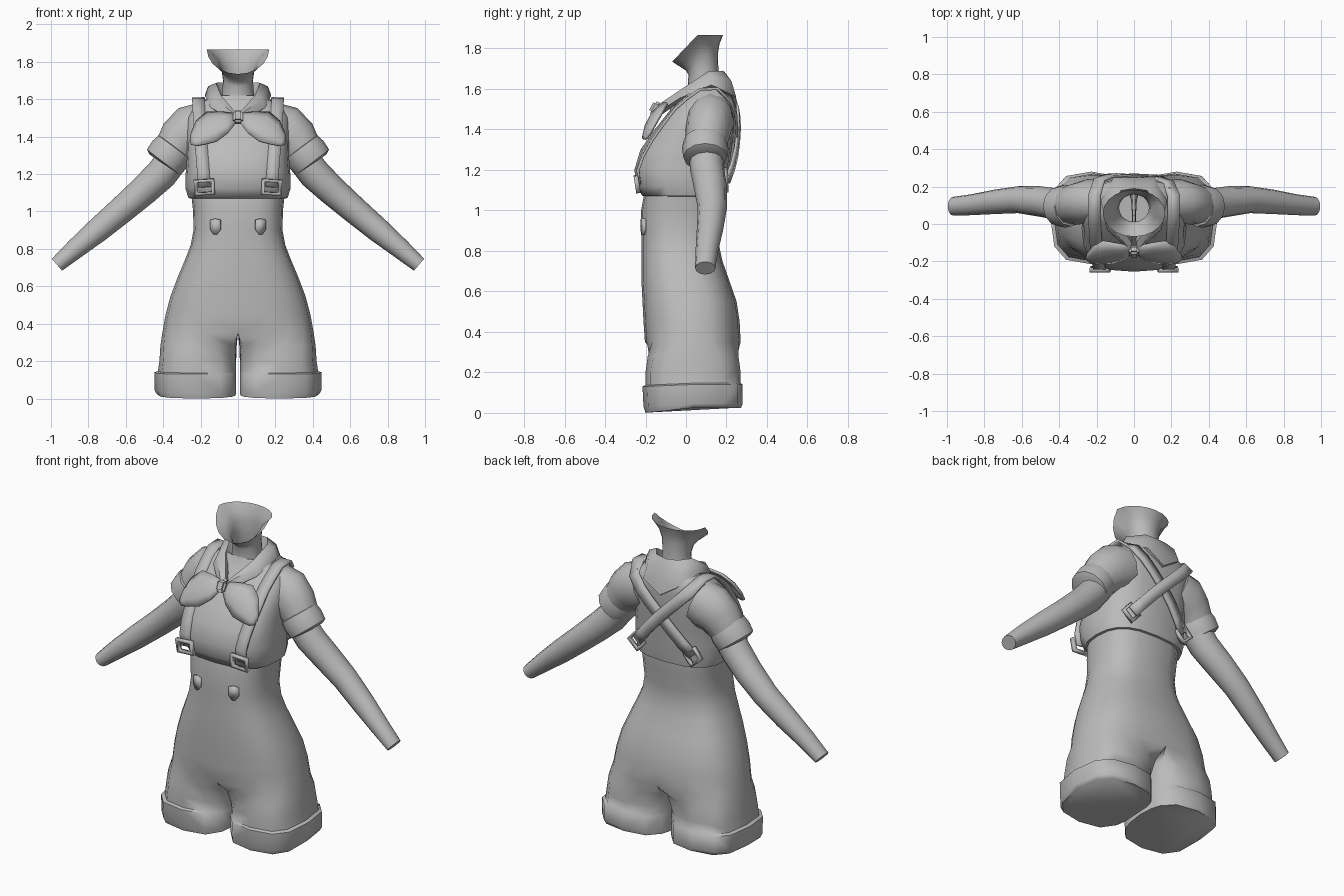
import bpy, bmesh, math
from mathutils import Vector, Matrix

if "Cube" in bpy.data.objects:
    bpy.data.objects.remove(bpy.data.objects["Cube"])

grey = bpy.data.materials.new("plain_grey")
grey.diffuse_color = (0.5, 0.5, 0.5, 1)
grey.use_nodes = True
grey.node_tree.nodes["Principled BSDF"].inputs["Base Color"].default_value = grey.diffuse_color


def finish(name, verts, faces, mirror=True, thick=0, angle=40):
    """Make a smooth-shaded part, optionally mirrored and thickened."""
    me = bpy.data.meshes.new(name)
    me.from_pydata([tuple(v) for v in verts], [], faces)
    bm = bmesh.new()
    bm.from_mesh(me)
    bmesh.ops.recalc_face_normals(bm, faces=bm.faces)
    bm.to_mesh(me)
    bm.free()
    me.materials.append(grey)
    ob = bpy.data.objects.new(name, me)
    bpy.context.collection.objects.link(ob)
    bpy.ops.object.select_all(action='DESELECT')
    ob.select_set(True)
    bpy.context.view_layer.objects.active = ob
    bpy.ops.object.shade_smooth_by_angle(angle=math.radians(angle))
    if mirror:
        m = ob.modifiers.new("mirror", 'MIRROR')
        m.merge_threshold = 0.0005
    if thick:
        s = ob.modifiers.new("thickness", 'SOLIDIFY')
        s.thickness, s.offset = thick, 0
    return ob


def pw(v, p):
    return math.copysign(abs(v) ** p, v)


def grid_faces(rows, cols, closed=False):
    return [(r * cols + c, r * cols + (c + 1) % cols,
             (r + 1) * cols + (c + 1) % cols, (r + 1) * cols + c)
            for r in range(rows - 1) for c in range(cols if closed else cols - 1)]


def half_loft(name, rings, p=0.7, cap=False, angle=40):
    """Right half of a body; ring = front z, back z, half width, front y, back y, leg amount."""
    n, k, verts = 10, 3, []
    for zf, zb, X, yf, yb, t in rings:
        yc, R = (yf + yb) / 2, (yb - yf) / 2
        for i in range(n + 1 + k):
            if i <= n:
                a = math.pi * i / n
                tx, ty = X * pw(math.sin(a), p), yc - R * pw(math.cos(a), 0.3 + 0.7 * p)
                b = math.radians(-60 + 300 * i / n)
            else:
                f = (i - n) / (k + 1)
                tx, ty = 0, yb + (yf - yb) * f
                b = math.radians(240 + 60 * f)
            lx = (X + 0.01) / 2 + (X - 0.01) / 2 * pw(math.sin(b), 0.7)
            ly = yc - R * pw(math.cos(b), 0.7)
            x, y = tx + (lx - tx) * t, ty + (ly - ty) * t
            verts.append((x, y, zf + (zb - zf) * min(1, 2 * (y - yf) / (yb - yf))))
    cols = n + 1 + k
    faces = [f for f in grid_faces(len(rings), cols, True)
             if any(verts[i][0] > 1e-5 for i in f)]
    if cap:
        faces.append(tuple(range(cols)))
    return finish(name, verts, faces, angle=angle)


def surf(rings, x, z, back=False, p=0.7):
    """Depth of a torso surface at x, z."""
    for a, b in zip(rings, rings[1:]):
        if a[0] <= z <= b[0]:
            f = (z - a[0]) / (b[0] - a[0])
            X, yf, yb = [a[i] + (b[i] - a[i]) * f for i in (2, 3, 4)]
            s = min(0.999, abs(x) / X) ** (1 / p)
            d = (yb - yf) / 2 * math.sqrt(1 - s * s) ** (0.3 + 0.7 * p)
            return (yf + yb) / 2 + (d if back else -d)


def tube(name, pts, n=12, angle=40):
    """Limb tube; point = x, y, z, radius in the front plane, radius in depth."""
    verts = []
    for i, (x, y, z, r, ry) in enumerate(pts):
        a, b = pts[max(i - 1, 0)], pts[min(i + 1, len(pts) - 1)]
        t = Vector((b[0] - a[0], 0, b[2] - a[2])).normalized()
        nrm = Vector((-t.z, 0, t.x))
        for j in range(n):
            q = math.tau * j / n
            verts.append(Vector((x, y, z)) + nrm * r * math.cos(q) + Vector((0, ry * math.sin(q), 0)))
    faces = grid_faces(len(pts), n, True)
    faces += [tuple(range(n)), tuple(range(len(verts) - n, len(verts)))]
    return finish(name, verts, faces, angle=angle)


# Shorts with rolled leg cuffs, up to the waist
shorts = [(0.0, 0.025, .435, -.2, .272, 1), (.03, .045, .447, -.21, .28, 1),
          (.13, .14, .447, -.215, .28, 1), (.137, .147, .428, -.2, .27, 1),
          (.2, .2, .42, -.2, .27, 1), (.28, .28, .415, -.2, .27, .7),
          (.35, .35, .405, -.203, .27, 0), (.45, .45, .387, -.21, .265, 0),
          (.55, .55, .36, -.215, .25, 0), (.65, .65, .322, -.22, .215, 0),
          (.75, .75, .28, -.22, .18, 0), (.82, .82, .253, -.22, .165, 0),
          (.9, .9, .238, -.22, .165, 0), (1.0, 1.0, .24, -.222, .182, 0),
          (1.09, 1.09, .25, -.205, .185, 0)]
half_loft("shorts", shorts, cap=True, angle=60)

# Shirt body
shirt = [(1.07, 1.07, .25, -.2, .185, 0), (1.071, 1.071, .265, -.215, .2, 0),
         (1.12, 1.12, .28, -.243, .207, 0), (1.2, 1.2, .28, -.255, .213, 0),
         (1.3, 1.3, .272, -.225, .225, 0), (1.4, 1.4, .275, -.155, .235, 0),
         (1.5, 1.5, .275, -.075, .24, 0), (1.57, 1.57, .235, -.01, .235, 0),
         (1.62, 1.62, .12, .01, .21, 0)]
half_loft("shirt", shirt, angle=60)

# Neck flaring into an open funnel
half_loft("neck", [(1.5, 1.5, .11, 0, .2, 0), (1.6, 1.6, .088, .008, .167, 0),
                   (1.67, 1.7, .08, .012, .16, 0), (1.69, 1.77, .09, 0, .157, 0),
                   (1.71, 1.82, .115, -.03, .165, 0), (1.735, 1.867, .167, -.068, .183, 0)],
          p=1, angle=60)

# Sleeves, sleeve cuffs and bare arms
tube("sleeve", [(.18, .12, 1.455, .13, .115), (.25, .12, 1.43, .14, .12),
                (.305, .11, 1.385, .125, .112), (.36, .1, 1.31, .1, .1)], angle=60)
tube("sleeve_cuff", [(.335, .095, 1.345, .09, .09), (.338, .095, 1.341, .11, .108),
                     (.365, .095, 1.305, .117, .115), (.398, .095, 1.263, .112, .108),
                     (.402, .095, 1.257, .085, .085)])
tube("arm", [(.34, .1, 1.29, .085, .085), (.41, .105, 1.2, .086, .085),
             (.5, .12, 1.115, .08, .082), (.62, .13, 1.01, .073, .072),
             (.75, .118, .9, .066, .065), (.87, .103, .8, .054, .056),
             (.968, .095, .715, .042, .05)])

# Neckerchief collar: inner, top, fold and outer edges from back to front
top = [(0, .19, 1.685), (.07, .18, 1.69), (.118, .11, 1.688), (.09, .01, 1.62), (.012, -.1, 1.53)]
out = [(0, .25, 1.49), (.11, .248, 1.56), (.178, .125, 1.62), (.145, -.03, 1.555), (.025, -.14, 1.485)]
inner = [(x * .75, .09 + (y - .09) * .75, z - .07) for x, y, z in top]
fold = [((a[0] + b[0]) / 2 * 1.08, .09 + ((a[1] + b[1]) / 2 - .09) * 1.08, (a[2] + b[2]) / 2 + .015)
        for a, b in zip(top, out)]
hem = [(x * .9, .09 + (y - .09) * .9, z - .01) for x, y, z in out]
finish("neckerchief_collar", inner + top + fold + out + hem, grid_faces(5, 5), angle=60)

# Neckerchief tails: leaf shapes with a raised spine
verts, up = [], Vector((.25, .55, .75)).normalized()
for x, y, z, w in [(.012, -.135, 1.5, .025), (.07, -.145, 1.475, .07), (.14, -.15, 1.452, .1),
                   (.2, -.165, 1.42, .08), (.235, -.18, 1.385, .045), (.25, -.185, 1.365, .012)]:
    for s in (-1, -.5, 0, .5, 1):
        verts.append(Vector((x, y, z)) + up * w * s + Vector((0, -.03, .012)) * (1 - s * s) * w * 8)
finish("neckerchief_tail", verts, grid_faces(6, 5), thick=.015, angle=60)

# Knot
bm = bmesh.new()
bmesh.ops.create_cube(bm, size=1, matrix=Matrix.Translation((0, -.15, 1.503)) @ Matrix.Rotation(-.5, 4, 'X')
                      @ Matrix.Diagonal((.054, .05, .068, 1)))
bmesh.ops.bevel(bm, geom=bm.edges[:], offset=.012, segments=2, affect='EDGES')
bm.verts.index_update()
finish("knot", [v.co.copy() for v in bm.verts], [tuple(v.index for v in f.verts) for f in bm.faces],
       mirror=False)
bm.free()


def strap(name, s, off):
    """Suspender from front waist, over the shoulder, crossing the back."""
    pts = []
    for x, z in [(.18, 1.13), (.185, 1.2), (.19, 1.27), (.197, 1.35), (.203, 1.43), (.207, 1.5), (.21, 1.55)]:
        pts.append((Vector((x, surf(shirt, x, z) - .013, z)), Vector((0, -1, .4))))
    pts.append((Vector((.212, .07, 1.598)), Vector((0, -.5, 1))))
    pts.append((Vector((.212, .15, 1.603)), Vector((0, .3, 1))))
    for x, z in [(.185, 1.55), (.13, 1.49), (.07, 1.43), (0, 1.36), (-.07, 1.285), (-.13, 1.215), (-.18, 1.155)]:
        pts.append((Vector((x, surf(shirt, x, z, True) + off, z)), Vector((0, 1, .15))))
    verts = []
    for i, (c, nrm) in enumerate(pts):
        t = pts[min(i + 1, len(pts) - 1)][0] - pts[max(i - 1, 0)][0]
        w = t.cross(nrm).normalized() * .033
        for q in (c - w, c + w):
            verts.append((q.x * s, q.y, q.z))
    finish(name, verts, grid_faces(len(pts), 2), mirror=False, thick=.014, angle=30)


strap("strap_right", 1, .012)
strap("strap_left", -1, .026)


def buckle(name, centre, turn, tilt, w, h):
    """Square frame with a centre bar."""
    mat = Matrix.Translation(centre) @ Matrix.Rotation(tilt, 4, 'X') @ Matrix.Rotation(turn, 4, 'Y')
    verts, faces = [], []
    for k in (1, .66):
        for x, z in ((-1, -1), (1, -1), (1, 1), (-1, 1)):
            verts.append(mat @ Vector((x * w * k, 0, z * h * k)))
    for i in range(4):
        j = (i + 1) % 4
        faces.append((i, j, j + 4, i + 4))
    finish(name, verts, faces, thick=.022, angle=30)


buckle("front_buckle", (.18, surf(shirt, .18, 1.13) - .025, 1.13), .06, .15, .055, .042)
buckle("back_buckle", (.185, surf(shirt, .185, 1.15, True) + .018, 1.15), -.72, .05, .045, .042)

# Small button tabs on the shorts front
tab = [(.093, .955), (.12, .962), (.147, .955), (.148, .905), (.13, .878), (.112, .878), (.092, .905)]
finish("button_tab", [(x, surf(shorts, x, z) - .003, z) for x, z in tab], [tuple(range(7))], thick=.014)
